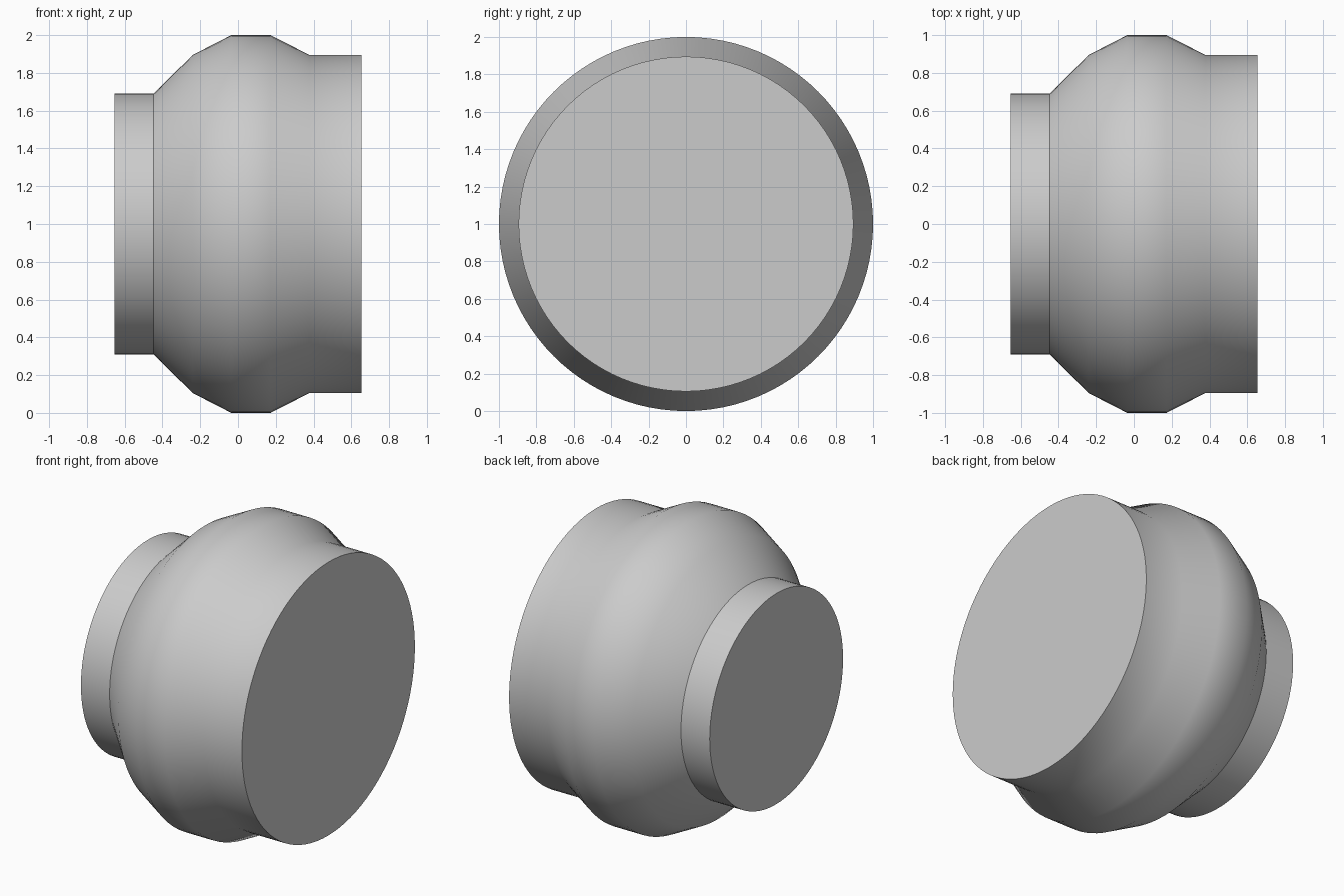
import bpy, bmesh, math
from mathutils import Matrix

cube = bpy.data.objects.get("Cube")
if cube:
    bpy.data.objects.remove(cube, do_unlink=True)

# Single plain grey
grey = bpy.data.materials.new("light_grey")
grey.use_nodes = True
colour = (0.6, 0.6, 0.6, 1)
grey.diffuse_color = colour
grey.node_tree.nodes["Principled BSDF"].inputs["Base Color"].default_value = colour

# Bulged body: profile of (x, radius) turned around the x axis
SIDES = 96
AXIS_HEIGHT = 1.0
profile = [(-0.655, 0.69), (-0.447, 0.69), (-0.24, 0.895), (-0.035, 1.0),
           (0.172, 1.0), (0.378, 0.895), (0.655, 0.895)]

bm = bmesh.new()
rings = []
for x, radius in profile:
    angles = [math.tau * i / SIDES for i in range(SIDES)]
    rings.append([bm.verts.new((x, radius * math.cos(a), radius * math.sin(a)))
                  for a in angles])
for a, b in zip(rings, rings[1:]):
    for i in range(SIDES):
        j = (i + 1) % SIDES
        bm.faces.new((a[i], a[j], b[j], b[i]))

# Flat end caps
bm.faces.new(rings[0])
bm.faces.new(rings[-1])
bmesh.ops.recalc_face_normals(bm, faces=bm.faces)
bm.transform(Matrix.Translation((0, 0, AXIS_HEIGHT)))

mesh = bpy.data.meshes.new("bulged_body")
bm.to_mesh(mesh)
bm.free()
mesh.materials.append(grey)
body = bpy.data.objects.new("bulged_body", mesh)
bpy.context.collection.objects.link(body)

# Smooth shading with the collar step and end rims kept sharp
bpy.ops.object.select_all(action="DESELECT")
body.select_set(True)
bpy.context.view_layer.objects.active = body
bpy.ops.object.shade_smooth_by_angle(angle=math.radians(35))
